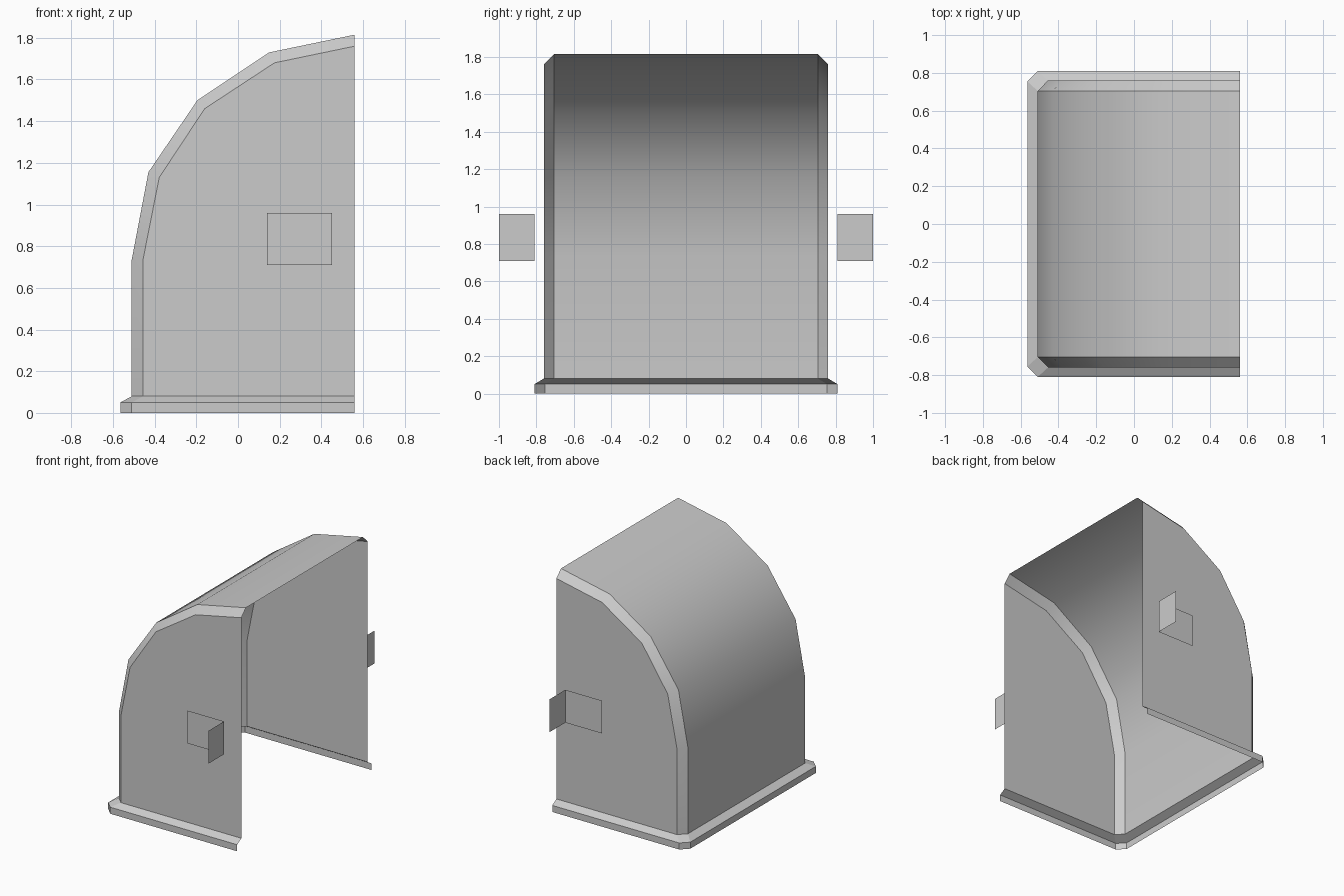
import bpy
import bmesh
from mathutils import Vector

cube = bpy.data.objects.get("Cube")
if cube:
    bpy.data.objects.remove(cube, do_unlink=True)

# Single grey paint
grey = bpy.data.materials.new("plain_grey")
grey.use_nodes = True
colour = (0.6, 0.6, 0.6, 1)
grey.diffuse_color = colour
grey.node_tree.nodes["Principled BSDF"].inputs["Base Color"].default_value = colour

OPEN_X = 0.56
CENTRE = Vector((OPEN_X, 0, 0.03))


def finish(name, bm, smooth=False):
    """Weld, face everything outward and make the object."""
    bmesh.ops.remove_doubles(bm, verts=bm.verts, dist=0.0005)
    bm.normal_update()
    for f in bm.faces:
        if f.normal.dot(f.calc_center_median() - CENTRE) < 0:
            f.normal_flip()
    mesh = bpy.data.meshes.new(name)
    bm.to_mesh(mesh)
    bm.free()
    mesh.materials.append(grey)
    obj = bpy.data.objects.new(name, mesh)
    bpy.context.collection.objects.link(obj)
    if smooth:
        bpy.ops.object.select_all(action='DESELECT')
        bpy.context.view_layer.objects.active = obj
        obj.select_set(True)
        bpy.ops.object.shade_smooth_by_angle(angle=0.55)
    return obj


def loft(bm, rows):
    """Skin open rows of points with quads."""
    grid = [[bm.verts.new(p) for p in row] for row in rows]
    for a, b in zip(grid, grid[1:]):
        for i in range(len(a) - 1):
            bm.faces.new((a[i], a[i + 1], b[i + 1], b[i]))
    return grid


# Curved hood with chamfered rims and two flat end walls, open at +x
outer = [(-0.51, 0.08), (-0.51, 0.735), (-0.43, 1.155), (-0.195, 1.5),
         (0.15, 1.73), (OPEN_X, 1.815)]
inner = [(-0.455, 0.08), (-0.455, 0.74), (-0.378, 1.13), (-0.16, 1.46),
         (0.175, 1.68), (OPEN_X, 1.76)]
bm = bmesh.new()
rings = [(inner, -0.76), (outer, -0.705), (outer, 0.705), (inner, 0.76)]
grid = loft(bm, [[(x, y, z) for x, z in prof] for prof, y in rings])
for end in (grid[0], grid[-1]):
    corner = bm.verts.new((OPEN_X, end[0].co.y, 0.08))
    bm.faces.new(end + [corner])
finish("hood_shell", bm, smooth=True)


# Base skirt: upright band with a sloped top, clipped corners
def plan(x, y, z):
    cut = 0.055
    half = [(OPEN_X, y, z), (x + cut, y, z), (x, y - cut, z)]
    return half + [(px, -py, pz) for px, py, pz in reversed(half)]


bm = bmesh.new()
loft(bm, [plan(-0.565, 0.81, 0), plan(-0.565, 0.81, 0.05),
          plan(-0.51, 0.76, 0.08)])
finish("base_skirt", bm)

# Angle bracket beside each end wall
for side, name in ((-1, "front_bracket"), (1, "back_bracket")):
    bm = bmesh.new()
    path = [(0.14, 0.81), (0.45, 0.81), (0.45, 1.0)]
    loft(bm, [[(x, side * y, z) for x, y in path] for z in (0.71, 0.96)])
    finish(name, bm)
